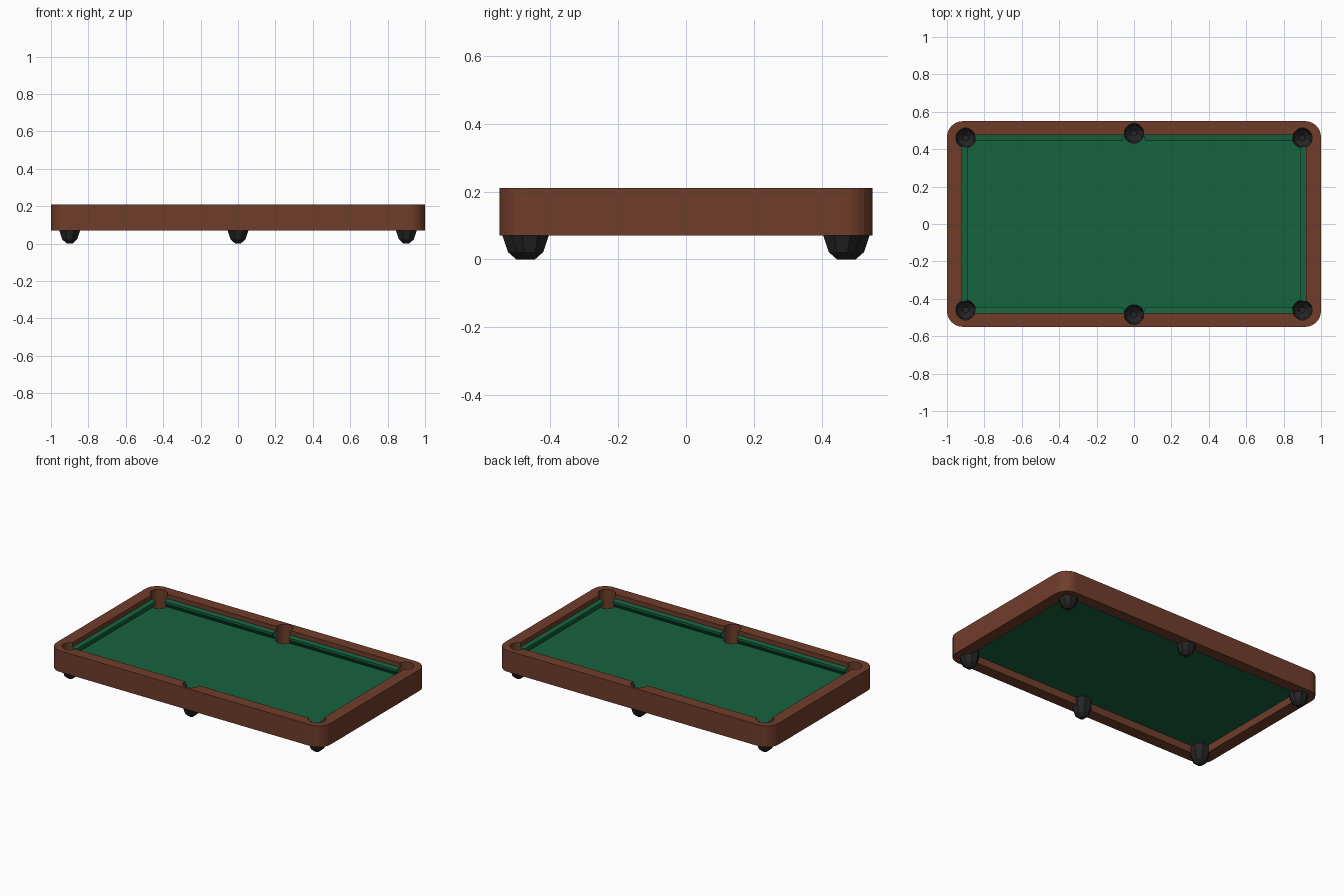
import bpy, bmesh, math

if "Cube" in bpy.data.objects:
    bpy.data.objects.remove(bpy.data.objects["Cube"])

def material(name, rgb):
    m = bpy.data.materials.new(name)
    m.diffuse_color = (*rgb, 1)
    m.use_nodes = True
    m.node_tree.nodes["Principled BSDF"].inputs["Base Color"].default_value = m.diffuse_color
    return m

WOOD = material("wood", (0.16, 0.047, 0.023))
CLOTH = material("cloth", (0.008, 0.125, 0.05))
RUBBER = material("black_rubber", (0.018, 0.018, 0.018))

def finish(name, bm, mat=None):
    bmesh.ops.recalc_face_normals(bm, faces=bm.faces)
    me = bpy.data.meshes.new(name)
    bm.to_mesh(me)
    bm.free()
    ob = bpy.data.objects.new(name, me)
    bpy.context.collection.objects.link(ob)
    if mat:
        me.materials.append(mat)
    return ob

def loft(bm, rings, cap_start=True, cap_end=True):
    """Skin a list of equal-length point rings."""
    vs = [[bm.verts.new(p) for p in r] for r in rings]
    n = len(rings[0])
    for a, b in zip(vs, vs[1:]):
        for i in range(n):
            bm.faces.new((a[i], a[(i + 1) % n], b[(i + 1) % n], b[i]))
    if cap_start:
        bm.faces.new(vs[0][::-1])
    if cap_end:
        bm.faces.new(vs[-1])

def circle(x, y, z, r, n):
    return [(x + r * math.cos(math.tau * (i + .5) / n),
             y + r * math.sin(math.tau * (i + .5) / n), z) for i in range(n)]

def box_rings(x, y, z0, z1):
    return [[(x, y, z), (-x, y, z), (-x, -y, z), (x, -y, z)] for z in (z0, z1)]

def subtract(ob, cutter):
    mod = ob.modifiers.new("cut", 'BOOLEAN')
    mod.operation = 'DIFFERENCE'
    mod.solver = 'EXACT'
    mod.object = cutter
    bpy.context.view_layer.objects.active = ob
    bpy.ops.object.modifier_apply(modifier=mod.name)

POCKETS = [(sx * 0.9, sy * (0.485 if sx == 0 else 0.46))
           for sx in (-1, 0, 1) for sy in (-1, 1)]

# Wooden frame with rounded outer corners
def rounded(x, y, r, z, seg=6):
    pts = []
    for k, (sx, sy) in enumerate(((1, 1), (-1, 1), (-1, -1), (1, -1))):
        for i in range(seg + 1):
            a = math.pi / 2 * (k + i / seg)
            pts.append((sx * (x - r) + r * math.cos(a), sy * (y - r) + r * math.sin(a), z))
    return pts

bm = bmesh.new()
loft(bm, [rounded(1, 0.55, 0.085, z) for z in (0.07, 0.21)])
frame = finish("frame", bm, WOOD)

# Cloth-covered bed
bm = bmesh.new()
loft(bm, box_rings(0.925, 0.48, 0.12, 0.13))
bed = finish("bed", bm, CLOTH)

# Cut the frame opening, then pocket holes through frame and bed
bm = bmesh.new()
loft(bm, box_rings(0.92, 0.475, -0.1, 0.4))
opening = finish("opening_cutter", bm)
subtract(frame, opening)
bm = bmesh.new()
for x, y in POCKETS:
    loft(bm, [circle(x, y, z, 0.053, 16) for z in (-0.1, 0.4)])
holes = finish("pocket_cutter", bm)
subtract(frame, holes)
subtract(bed, holes)
for cutter in (opening, holes):
    bpy.data.objects.remove(cutter)

# Pocket cups: open-topped, eight-sided, tapering to the ground
for i, (x, y) in enumerate(POCKETS):
    bm = bmesh.new()
    loft(bm, [circle(x, y, z, r, 8) for z, r in
              ((0, 0.016), (0.022, 0.043), (0.07, 0.060), (0.128, 0.060))], cap_end=False)
    finish(f"pocket_cup_{i + 1}", bm, RUBBER)

# Cushions: undercut profile (distance from frame, height), mitred ends
PROFILE = ((0, 0.13), (0.008, 0.13), (0.030, 0.163), (0.030, 0.175), (0, 0.18))

def cushion(name, place, start, end, mitre0, mitre1):
    bm = bmesh.new()
    loft(bm, [[place(start + mitre0 * d, d, z) for d, z in PROFILE],
              [place(end - mitre1 * d, d, z) for d, z in PROFILE]])
    finish(name, bm, CLOTH)

for s, side in ((-1, "front"), (1, "back")):
    for t, half in ((-1, "left"), (1, "right")):
        cushion(f"{side}_{half}_cushion",
                lambda u, d, z: (t * u, s * (0.475 - d), z), 0.05, 0.852, 0.35, 0.15)
for s, side in ((-1, "left"), (1, "right")):
    cushion(f"{side}_end_cushion",
            lambda u, d, z: (s * (0.92 - d), u, z), -0.416, 0.416, 0.15, 0.15)
